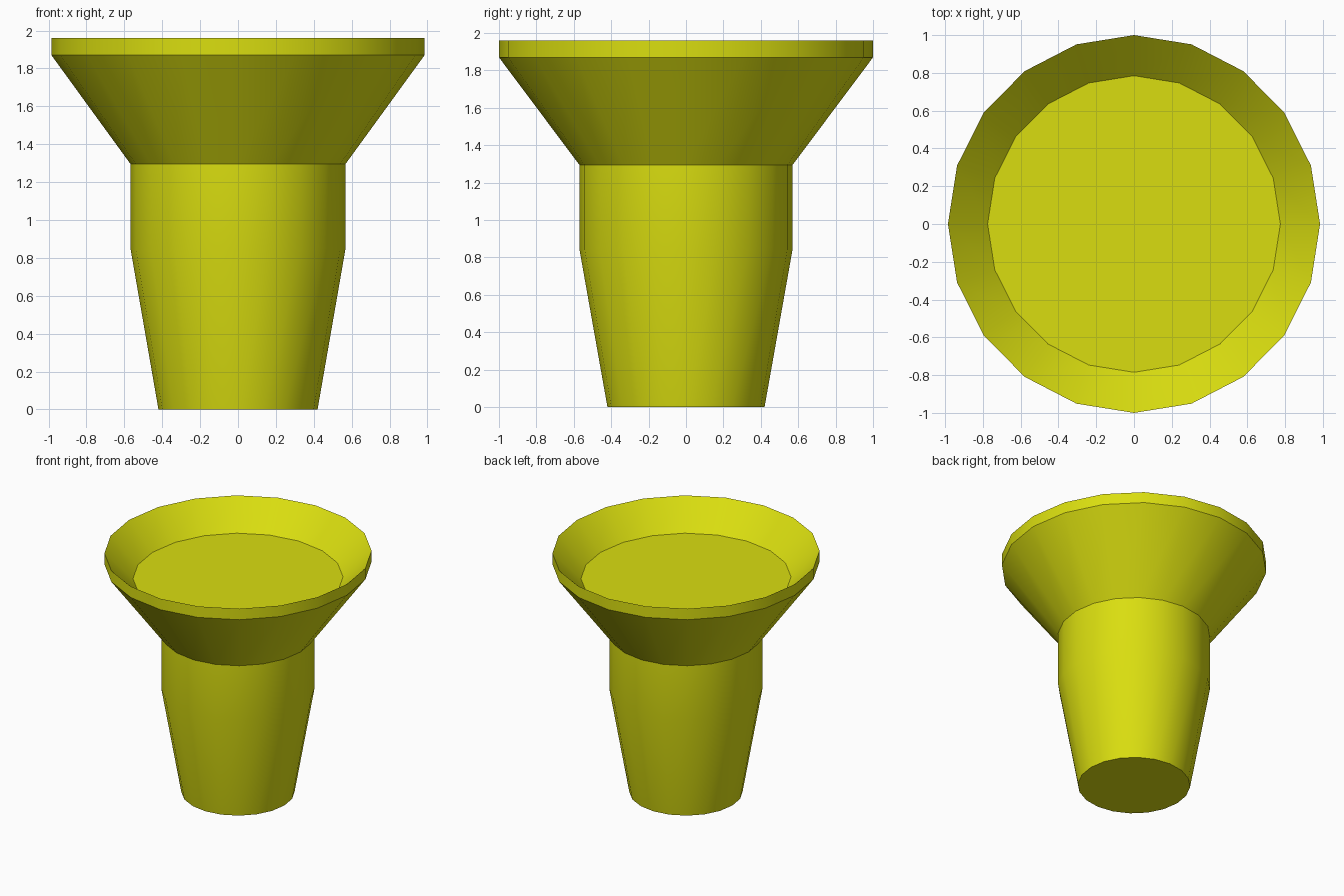
import bpy, bmesh, math

if "Cube" in bpy.data.objects:
    bpy.data.objects.remove(bpy.data.objects["Cube"])

SIDES = 20

# Profile from bottom to dish floor: (x radius, y radius, z)
PROFILE = [
    (0.42, 0.42, 0.0),     # foot
    (0.567, 0.57, 0.845),  # end of taper
    (0.567, 0.57, 1.295),  # neck under the flare
    (0.985, 1.0, 1.87),    # flare top
    (0.985, 1.0, 1.96),    # rim lip
    (0.775, 0.785, 1.75),  # recessed dish floor
]


def ring(bm, rx, ry, z):
    step = math.tau / SIDES
    return [bm.verts.new((rx * math.cos(i * step), ry * math.sin(i * step), z))
            for i in range(SIDES)]


def lathe(name, profile):
    bm = bmesh.new()
    rings = [ring(bm, *p) for p in profile]
    for low, high in zip(rings, rings[1:]):
        for i in range(SIDES):
            j = (i + 1) % SIDES
            bm.faces.new((low[i], low[j], high[j], high[i]))
    bm.faces.new(rings[0][::-1])
    bm.faces.new(rings[-1])
    mesh = bpy.data.meshes.new(name)
    bm.to_mesh(mesh)
    bm.free()
    obj = bpy.data.objects.new(name, mesh)
    bpy.context.collection.objects.link(obj)
    return obj


# Flared pedestal with a shallow dish on top
pedestal = lathe("flared_pedestal", PROFILE)

yellow = bpy.data.materials.new("yellow")
yellow.diffuse_color = (0.70, 0.73, 0.005, 1.0)
yellow.use_nodes = True
yellow.node_tree.nodes["Principled BSDF"].inputs["Base Color"].default_value = yellow.diffuse_color
pedestal.data.materials.append(yellow)

# Smooth sides with crisp rims
bpy.context.view_layer.objects.active = pedestal
pedestal.select_set(True)
bpy.ops.object.shade_smooth_by_angle(angle=math.radians(30))
